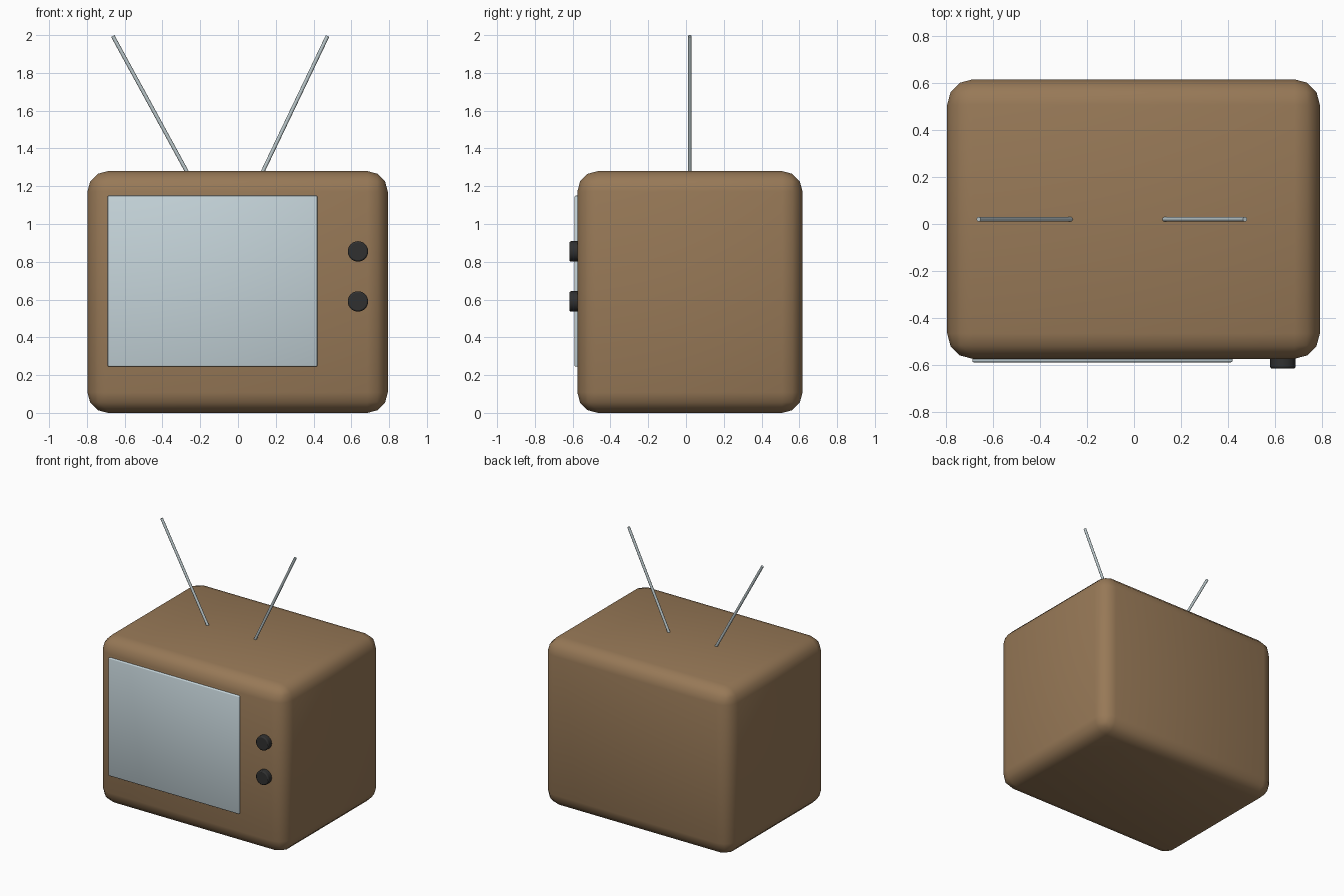
import bpy
import math
from mathutils import Vector

if "Cube" in bpy.data.objects:
    bpy.data.objects.remove(bpy.data.objects["Cube"])


def material(name, rgb):
    mat = bpy.data.materials.new(name)
    mat.use_nodes = True
    mat.diffuse_color = (*rgb, 1)
    mat.node_tree.nodes["Principled BSDF"].inputs["Base Color"].default_value = (*rgb, 1)
    return mat


brown = material("wood brown", (0.31, 0.19, 0.095))
glass = material("pale blue grey", (0.56, 0.66, 0.70))
black = material("dark knob", (0.03, 0.03, 0.03))
metal = material("antenna grey", (0.50, 0.58, 0.60))


def finish(name, mat, bevel, segments, angle=None):
    """Name, colour, bevel and smooth the active object."""
    obj = bpy.context.object
    obj.name = obj.data.name = name
    obj.data.materials.append(mat)
    if bevel:
        mod = obj.modifiers.new("rounded edges", "BEVEL")
        mod.width, mod.segments = bevel, segments
        mod.limit_method = "ANGLE"
    if angle:
        bpy.ops.object.shade_smooth_by_angle(angle=math.radians(angle))
    else:
        bpy.ops.object.shade_smooth()
    return obj


def box(name, low, high, mat, bevel, segments):
    low, high = Vector(low), Vector(high)
    bpy.ops.mesh.primitive_cube_add(size=1, location=(low + high) / 2)
    bpy.context.object.scale = high - low
    bpy.ops.object.transform_apply(location=False, rotation=False, scale=True)
    return finish(name, mat, bevel, segments)


def rod(name, start, end, radius, sides, mat, bevel=0):
    start, end = Vector(start), Vector(end)
    axis = end - start
    bpy.ops.mesh.primitive_cylinder_add(
        vertices=sides, radius=radius, depth=axis.length, location=(start + end) / 2,
        rotation=axis.to_track_quat("Z", "Y").to_euler())
    return finish(name, mat, bevel, 2, 40)


# Rounded cabinet and slightly raised screen
box("cabinet", (-0.797, -0.575, 0), (0.793, 0.617, 1.28), brown, 0.108, 3)
box("screen", (-0.69, -0.59, 0.245), (0.42, -0.5, 1.15), glass, 0.006, 2)

# Two control knobs
for name, z in (("upper_knob", 0.855), ("lower_knob", 0.59)):
    rod(name, (0.635, -0.5, z), (0.635, -0.617, z), 0.054, 32, black, 0.008)

# Splayed antennas, rooted just inside the cabinet top
rod("right_antenna", (-0.256, 0.02, 1.25), (-0.663, 0.02, 1.995), 0.01, 12, metal)
rod("left_antenna", (0.118, 0.02, 1.25), (0.474, 0.02, 1.995), 0.01, 12, metal)
